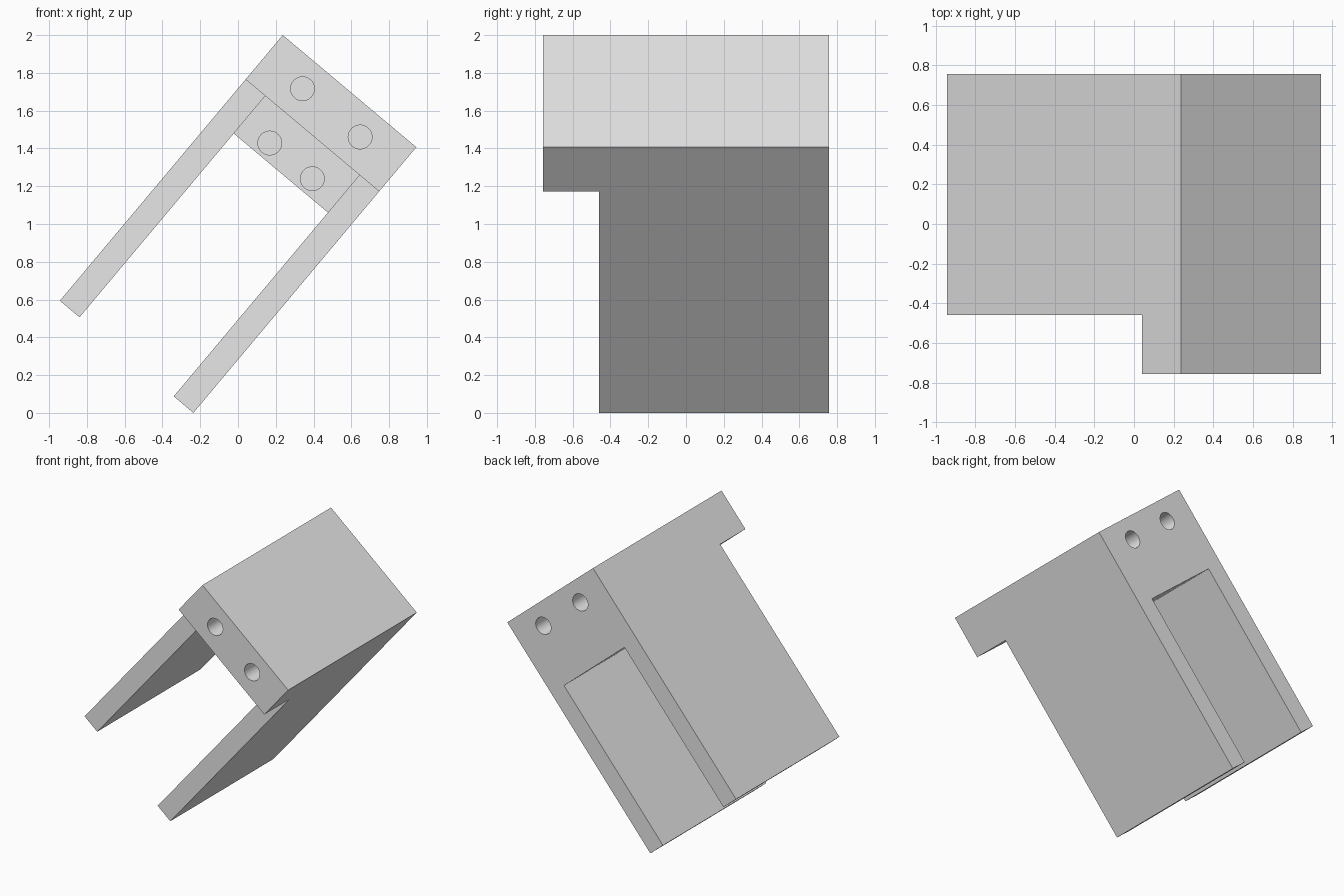
import bpy
import math

if "Cube" in bpy.data.objects:
    bpy.data.objects.remove(bpy.data.objects["Cube"], do_unlink=True)

# Main dimensions, before tilting: z = 0 is the top edge, legs run down
WIDTH, DEPTH, LENGTH = 0.923, 1.514, 1.836
HEAD = 0.306           # height of the overhanging head
BRIDGE = 0.566         # lower edge of the bridge between the legs
LEG = 0.136            # leg thickness
FRONT, BACK = -DEPTH / 2, DEPTH / 2
LEG_FRONT, BRIDGE_FRONT = -0.46, -0.31
HOLE_R, HOLE_DEPTH = 0.063, 0.3
TILT = math.radians(40)

grey = bpy.data.materials.new("plain_grey")
grey.use_nodes = True
colour = (0.8, 0.8, 0.8, 1)
grey.diffuse_color = colour
grey.node_tree.nodes["Principled BSDF"].inputs["Base Color"].default_value = colour


def box(name, x, y, z):
    """Box spanning the given (low, high) ranges."""
    bpy.ops.mesh.primitive_cube_add(size=1, location=[sum(r) / 2 for r in (x, y, z)])
    obj = bpy.context.object
    obj.name = name
    obj.scale = [r[1] - r[0] for r in (x, y, z)]
    bpy.ops.object.transform_apply(location=True, rotation=False, scale=True)
    return obj


def cut(target, cutter):
    """Subtract the cutter from the target, then discard it."""
    cutter.hide_render = True
    mod = target.modifiers.new("cut", "BOOLEAN")
    mod.operation = "DIFFERENCE"
    mod.solver = "EXACT"
    mod.object = cutter
    bpy.context.view_layer.objects.active = target
    bpy.ops.object.modifier_apply(modifier=mod.name)
    bpy.data.objects.remove(cutter, do_unlink=True)


def drill(target, x, z, face_y):
    """Blind round hole centred on a front or back face."""
    bpy.ops.mesh.primitive_cylinder_add(
        vertices=48, radius=HOLE_R, depth=2 * HOLE_DEPTH,
        location=(x, face_y, z), rotation=(math.pi / 2, 0, 0))
    cut(target, bpy.context.object)


half = WIDTH / 2
inner = half - LEG
below = -LENGTH - 0.2

# Solid block that becomes the forked bracket
bracket = box("forked_bracket", (-half, half), (FRONT, BACK), (-LENGTH, 0))
bracket.data.materials.append(grey)

# Step under the overhanging head
cut(bracket, box("step_cutter", (-1, 1), (FRONT - 0.2, LEG_FRONT), (below, -HEAD)))
# Recess in front of the bridge
cut(bracket, box("recess_cutter", (-inner, inner), (FRONT - 0.1, BRIDGE_FRONT), (below, -HEAD)))
# Open slot between the legs
cut(bracket, box("slot_cutter", (-inner, inner), (FRONT - 0.2, BACK + 0.2), (below, -BRIDGE)))

# Screw holes: head front and back, bridge front
for side in (-1, 1):
    drill(bracket, side * 0.199, -0.15, FRONT)
    drill(bracket, side * 0.199, -0.15, BACK)
    drill(bracket, side * 0.147, -0.482, BRIDGE_FRONT)

# Tilt so that one leg end rests on the ground
bracket.rotation_euler = (0, TILT, 0)
bracket.location = (0.944 - half * math.cos(TILT), 0, 2 - half * math.sin(TILT))

bpy.ops.object.select_all(action="DESELECT")
bracket.select_set(True)
bpy.context.view_layer.objects.active = bracket
bpy.ops.object.shade_smooth_by_angle(angle=math.radians(30))
